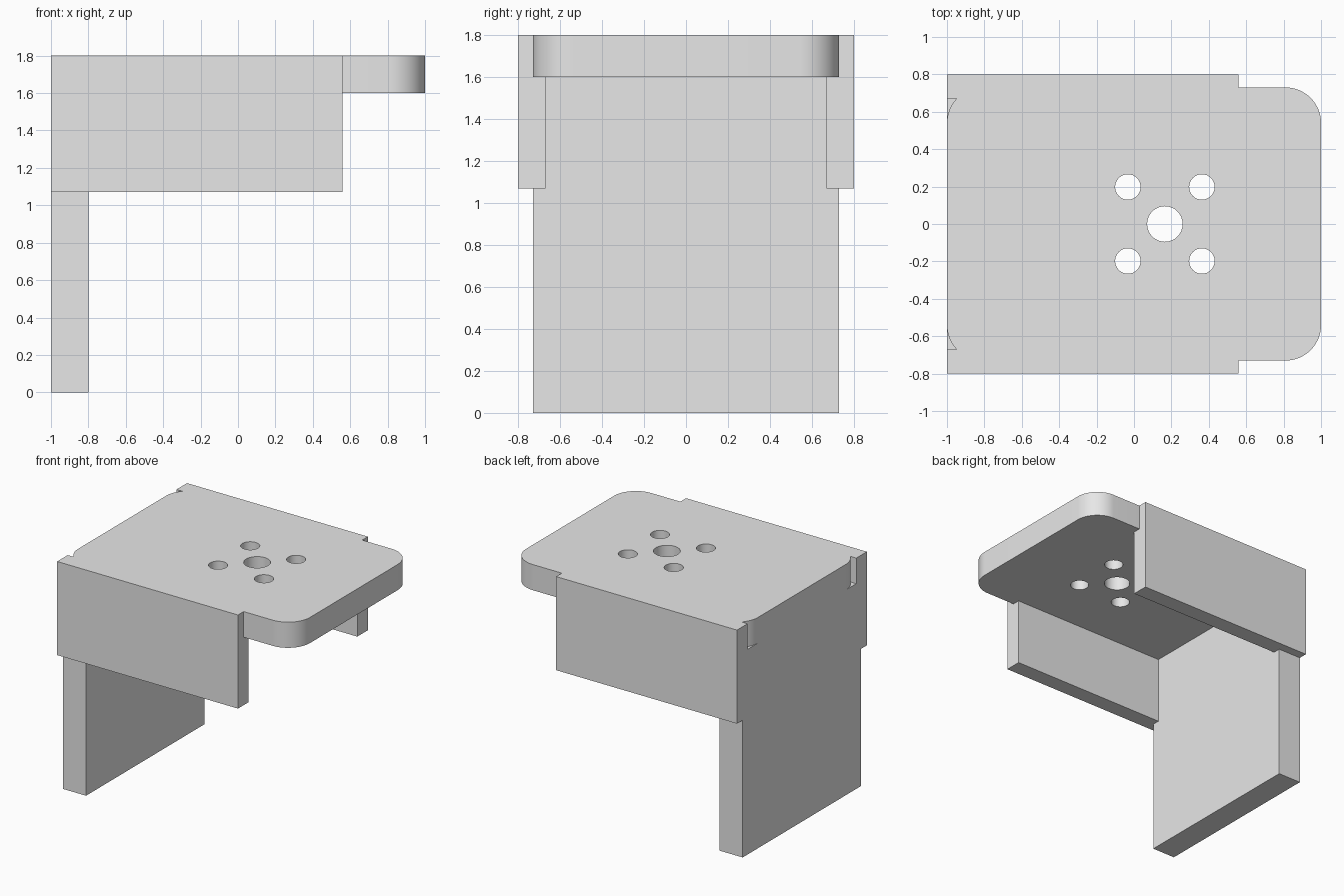
import bpy
import bmesh
from math import cos, sin, pi, sqrt, asin
from mathutils import Vector

cube = bpy.data.objects.get("Cube")
if cube:
    bpy.data.objects.remove(cube, do_unlink=True)

# Single plain grey finish
grey = bpy.data.materials.new("plain_grey")
grey.use_nodes = True
colour = (0.8, 0.8, 0.8, 1)
grey.diffuse_color = colour
grey.node_tree.nodes["Principled BSDF"].inputs["Base Color"].default_value = colour

# Shared dimensions
HALF_W, INNER_W, OUTER_W = 0.73, 0.67, 0.80
TOP, UNDER, SKIRT = 1.80, 1.60, 1.07
STEP_X, RADIUS = 0.56, 0.19
SEGMENTS = 16


def extrude(name, points, offset):
    """Make a solid by extruding a closed 3D outline along an offset."""
    bm = bmesh.new()
    face = bm.faces.new([bm.verts.new(p) for p in points])
    moved = bmesh.ops.extrude_face_region(bm, geom=[face])["geom"]
    verts = [v for v in moved if isinstance(v, bmesh.types.BMVert)]
    bmesh.ops.translate(bm, vec=Vector(offset), verts=verts)
    bmesh.ops.recalc_face_normals(bm, faces=bm.faces)
    mesh = bpy.data.meshes.new(name)
    bm.to_mesh(mesh)
    bm.free()
    mesh.materials.append(grey)
    obj = bpy.data.objects.new(name, mesh)
    bpy.context.collection.objects.link(obj)
    return obj


def arc(cx, cy, r, start, end):
    steps = [start + (end - start) * i / SEGMENTS for i in range(SEGMENTS + 1)]
    return [(cx + r * cos(a), cy + r * sin(a)) for a in steps]


# Top plate: rounded corners, the rear ones running into the side plates
cx, cy = 1 - RADIUS, HALF_W - RADIUS
meet = asin((INNER_W - cy) / RADIUS)
half = arc(cx, cy, RADIUS, 0, pi / 2)
half += [(STEP_X, HALF_W), (STEP_X, INNER_W)]
half += arc(-cx, cy, RADIUS, pi - meet, pi)
outline = half + [(x, -y) for x, y in reversed(half)]
plate = extrude("top_plate", [(x, y, UNDER) for x, y in outline],
                (0, 0, TOP - UNDER))

# Centre bore and four bolt holes
bore_x, pitch = 0.165, 0.198
holes = [(bore_x, 0, 0.095)]
holes += [(bore_x + sx * pitch, sy * pitch, 0.068) for sx in (-1, 1) for sy in (-1, 1)]
bpy.context.view_layer.objects.active = plate
for x, y, r in holes:
    ring = arc(x, y, r, 0, 2 * pi)[:-1]
    ring = [p for a, b in zip(ring, ring[1:] + ring[:1])
            for p in (a, tuple(Vector((x, y)) + r * ((Vector(a) + Vector(b)) / 2
                                                    - Vector((x, y))).normalized()))]
    cutter = extrude("hole_cutter", [(px, py, UNDER - 0.1) for px, py in ring],
                     (0, 0, TOP - UNDER + 0.2))
    cutter.hide_render = True
    cut = plate.modifiers.new("hole", 'BOOLEAN')
    cut.operation = 'DIFFERENCE'
    cut.solver = 'EXACT'
    cut.object = cutter
    bpy.ops.object.modifier_apply(modifier=cut.name)
    bpy.data.objects.remove(cutter, do_unlink=True)

# Side plates along both edges
for side, sign in (("left", 1), ("right", -1)):
    corners = [(-1, SKIRT), (STEP_X, SKIRT), (STEP_X, TOP), (-1, TOP)]
    extrude(side + "_side_plate", [(x, sign * INNER_W, z) for x, z in corners],
            (0, sign * (OUTER_W - INNER_W), 0))

# Back plate: full width below the side plates, narrower between them
edge = [(HALF_W, 0), (HALF_W, SKIRT), (INNER_W, SKIRT), (INNER_W, UNDER)]
profile = edge + [(-y, z) for y, z in reversed(edge)]
extrude("back_plate", [(-1, y, z) for y, z in profile], (0.2, 0, 0))

# Smooth the rounded corners and bores, keeping edges crisp
bpy.ops.object.select_all(action='DESELECT')
plate.select_set(True)
bpy.context.view_layer.objects.active = plate
bpy.ops.object.shade_smooth_by_angle()
